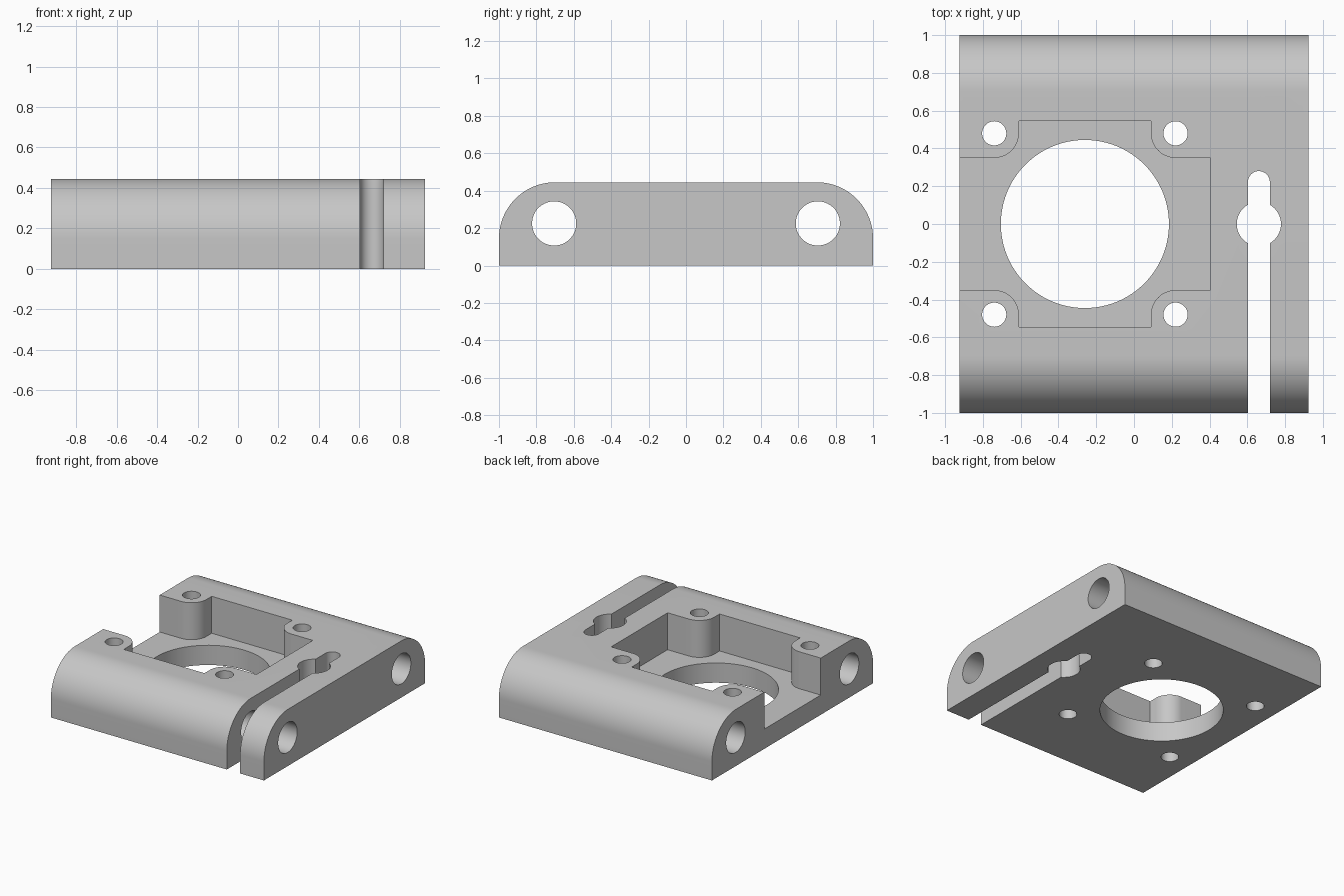
import bpy, bmesh, math
from mathutils import Matrix, Vector

if "Cube" in bpy.data.objects:
    bpy.data.objects.remove(bpy.data.objects["Cube"], do_unlink=True)

HALF_X, HEIGHT, FLOOR = 0.925, 0.445, 0.155
BORE_X, BOLT = -0.26, 0.48

grey = bpy.data.materials.new("machined_grey")
grey.use_nodes = True
grey.diffuse_color = (0.57, 0.57, 0.57, 1)
grey.node_tree.nodes["Principled BSDF"].inputs["Base Color"].default_value = (0.57, 0.57, 0.57, 1)


def arc(cx, cy, r, start, end, n=24):
    angles = [math.radians(start + (end - start) * i / n) for i in range(n + 1)]
    return [(cx + r * math.cos(a), cy + r * math.sin(a)) for a in angles]


def prism(name, outline, low, high, along_x=False):
    """Extrude a 2D outline along z, or along x with the outline in (y, z)."""
    bm = bmesh.new()
    face = bm.faces.new([bm.verts.new((u, v, low)) for u, v in outline])
    moved = bmesh.ops.extrude_face_region(bm, geom=[face])["geom"]
    bmesh.ops.translate(bm, vec=Vector((0, 0, high - low)),
                        verts=[g for g in moved if isinstance(g, bmesh.types.BMVert)])
    if along_x:
        turn = Matrix(((0, 0, 1, 0), (1, 0, 0, 0), (0, 1, 0, 0), (0, 0, 0, 1)))
        bmesh.ops.transform(bm, matrix=turn, verts=bm.verts)
    bmesh.ops.recalc_face_normals(bm, faces=bm.faces)
    mesh = bpy.data.meshes.new(name)
    bm.to_mesh(mesh)
    bm.free()
    mesh.materials.append(grey)
    obj = bpy.data.objects.new(name, mesh)
    bpy.context.collection.objects.link(obj)
    return obj


def circle(cx, cy, r, n=64):
    return arc(cx, cy, r, 0, 360, n)[:-1]


# Block with two rounded upper edges
profile = [(-1, 0), (1, 0)] + arc(0.7, 0.145, 0.3, 0, 90) + arc(-0.7, 0.145, 0.3, 90, 180)
block = prism("mounting_block", profile, -HALF_X, HALF_X, along_x=True)

# Pocket outline, open on one side and curving around the four screw bosses
l, r = BORE_X - BOLT, BORE_X + BOLT
pocket = ([(-1.1, -0.35)] + arc(l, -BOLT, 0.13, 90, 0) + [(-0.61, -0.545), (0.09, -0.545)]
          + arc(r, -BOLT, 0.13, 180, 90) + [(0.405, -0.35), (0.405, 0.35)]
          + arc(r, BOLT, 0.13, 270, 180) + [(0.09, 0.545), (-0.61, 0.545)]
          + arc(l, BOLT, 0.13, 0, -90) + [(-1.1, 0.35)])
cutters = [prism("pocket_cutter", pocket, FLOOR, 0.6)]

# Central bore and four screw holes
cutters.append(prism("bore_cutter", circle(BORE_X, 0, 0.445, 96), -0.1, 0.6))
for x in (l, r):
    for y in (-BOLT, BOLT):
        cutters.append(prism("screw_cutter", circle(x, y, 0.064, 48), -0.1, 0.6))

# Two rod holes running the full width
for y in (-0.705, 0.705):
    cutters.append(prism("rod_cutter", circle(y, 0.225, 0.118), -1.1, 1.1, along_x=True))

# Clamp slot with round end, and the round nut opening
slot = [(0.603, -1.1), (0.719, -1.1)] + arc(0.661, 0.222, 0.058, 0, 180)
cutters.append(prism("slot_cutter", slot, -0.1, 0.6))
cutters.append(prism("nut_opening_cutter", circle(0.661, 0, 0.117), -0.1, 0.6))

# Cut everything out of the block
bpy.context.view_layer.objects.active = block
for cutter in cutters:
    cutter.hide_render = True
    mod = block.modifiers.new("cut", "BOOLEAN")
    mod.operation, mod.solver, mod.object = "DIFFERENCE", "EXACT", cutter
    bpy.ops.object.modifier_apply(modifier=mod.name)
    bpy.data.objects.remove(cutter, do_unlink=True)

for obj in bpy.context.selected_objects:
    obj.select_set(False)
block.select_set(True)
bpy.ops.object.shade_smooth_by_angle(angle=math.radians(30))
